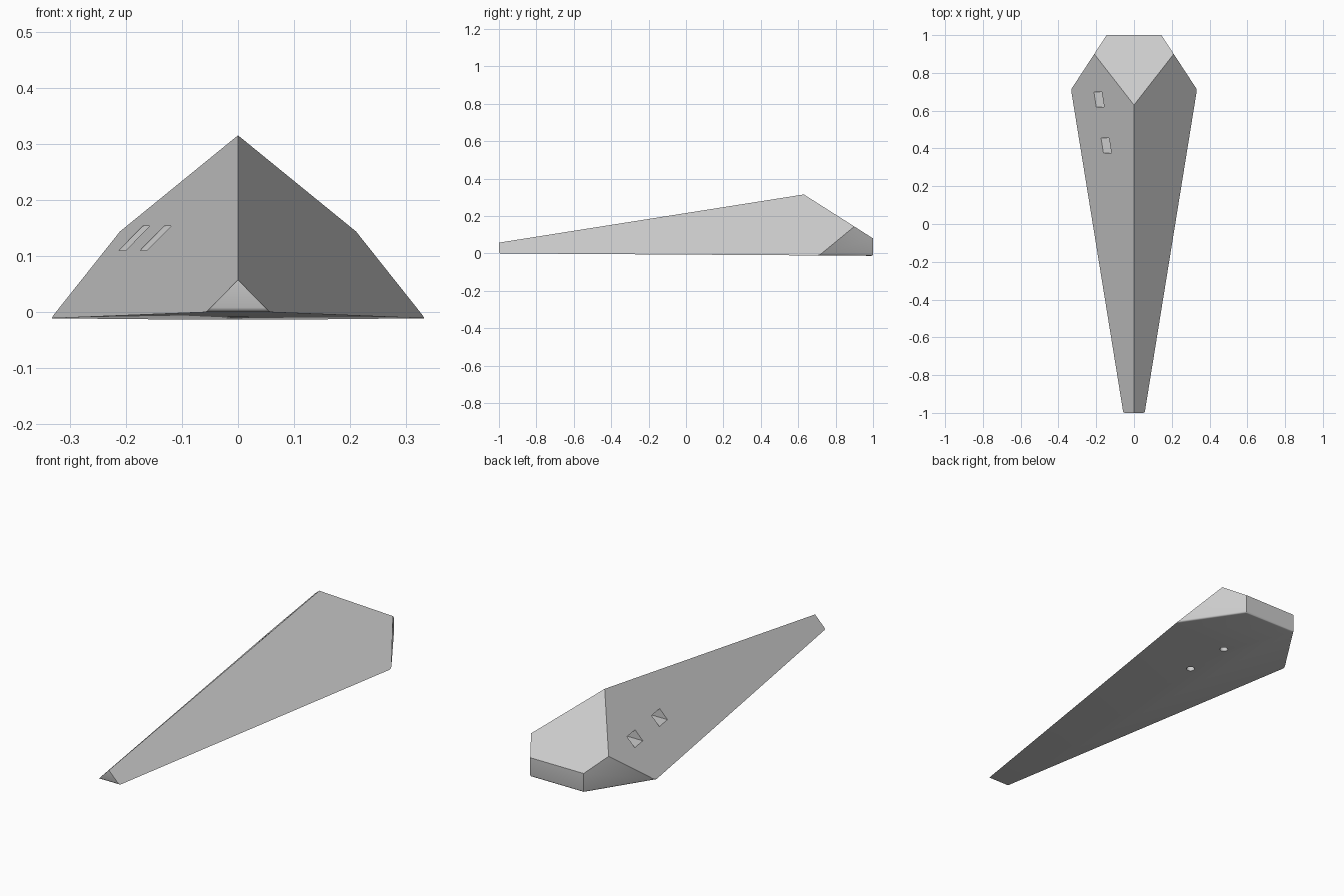
import bpy, bmesh
from mathutils import Vector

old = bpy.data.objects.get("Cube")
if old:
    bpy.data.objects.remove(old, do_unlink=True)

grey = bpy.data.materials.new("light grey")
grey.use_nodes = True
colour = (0.6, 0.6, 0.6, 1)
grey.diffuse_color = colour
grey.node_tree.nodes["Principled BSDF"].inputs["Base Color"].default_value = colour


def cut(bm, point, normal):
    """Slice away everything on the normal side and cap the cut."""
    geom = bm.verts[:] + bm.edges[:] + bm.faces[:]
    res = bmesh.ops.bisect_plane(bm, geom=geom, plane_co=point,
                                 plane_no=Vector(normal).normalized(),
                                 clear_outer=True)
    edges = [e for e in res["geom_cut"] if isinstance(e, bmesh.types.BMEdge)]
    bmesh.ops.contextual_create(bm, geom=edges)


# Wedge body: a block sliced by the sloping planes
bm = bmesh.new()
bmesh.ops.create_cube(bm, size=2)
ridge = (0, 0.63, 0.315)
cut(bm, (0, -1, 0), (0, -0.0065, -1))
for s in (-1, 1):
    cut(bm, ridge, (s * 1.017, -0.158, 1))
cut(bm, ridge, (0, 0.635, 1))
for s in (-1, 1):
    cut(bm, (s * 0.145, 1, 0), (s * 0.26, 0.17, 0))
bmesh.ops.remove_doubles(bm, verts=bm.verts, dist=0.0005)
bmesh.ops.recalc_face_normals(bm, faces=bm.faces)

# Soften the lower edges of the tip and tail
low = []
for e in bm.edges:
    mid = (e.verts[0].co + e.verts[1].co) / 2
    if mid.z < 0.03 and (mid.y > 0.8 or mid.y < -0.99):
        if abs(e.verts[0].co.z - e.verts[1].co.z) < 0.005:
            low.append(e)
bmesh.ops.bevel(bm, geom=low, offset=0.008, segments=3, profile=0.5,
                affect='EDGES', clamp_overlap=True)
mesh = bpy.data.meshes.new("wedge_body")
bm.to_mesh(mesh)
bm.free()
body = bpy.data.objects.new("wedge_body", mesh)
bpy.context.collection.objects.link(body)
mesh.materials.append(grey)


def subtract(cutter):
    cutter.hide_render = True
    cutter.data.materials.append(grey)
    bpy.context.view_layer.objects.active = body
    mod = body.modifiers.new("cut", 'BOOLEAN')
    mod.operation = 'DIFFERENCE'
    mod.solver = 'EXACT'
    mod.object = cutter
    bpy.ops.object.modifier_apply(modifier=mod.name)
    bpy.data.objects.remove(cutter, do_unlink=True)


# Side slots reaching the centre, each met by a round hole from below
for y in (0.415, 0.66):
    bpy.ops.mesh.primitive_cube_add(size=1, location=(-0.18, y, 0.1315))
    slot = bpy.context.object
    slot.name = "slot_cutter"
    slot.scale = (0.44, 0.08, 0.043)
    subtract(slot)
    bpy.ops.mesh.primitive_cylinder_add(vertices=32, radius=0.019, depth=0.18,
                                        location=(0, y, 0.04))
    hole = bpy.context.object
    hole.name = "hole_cutter"
    subtract(hole)

bpy.ops.object.select_all(action='DESELECT')
body.select_set(True)
bpy.context.view_layer.objects.active = body
bpy.ops.object.shade_smooth_by_angle(angle=0.55)
